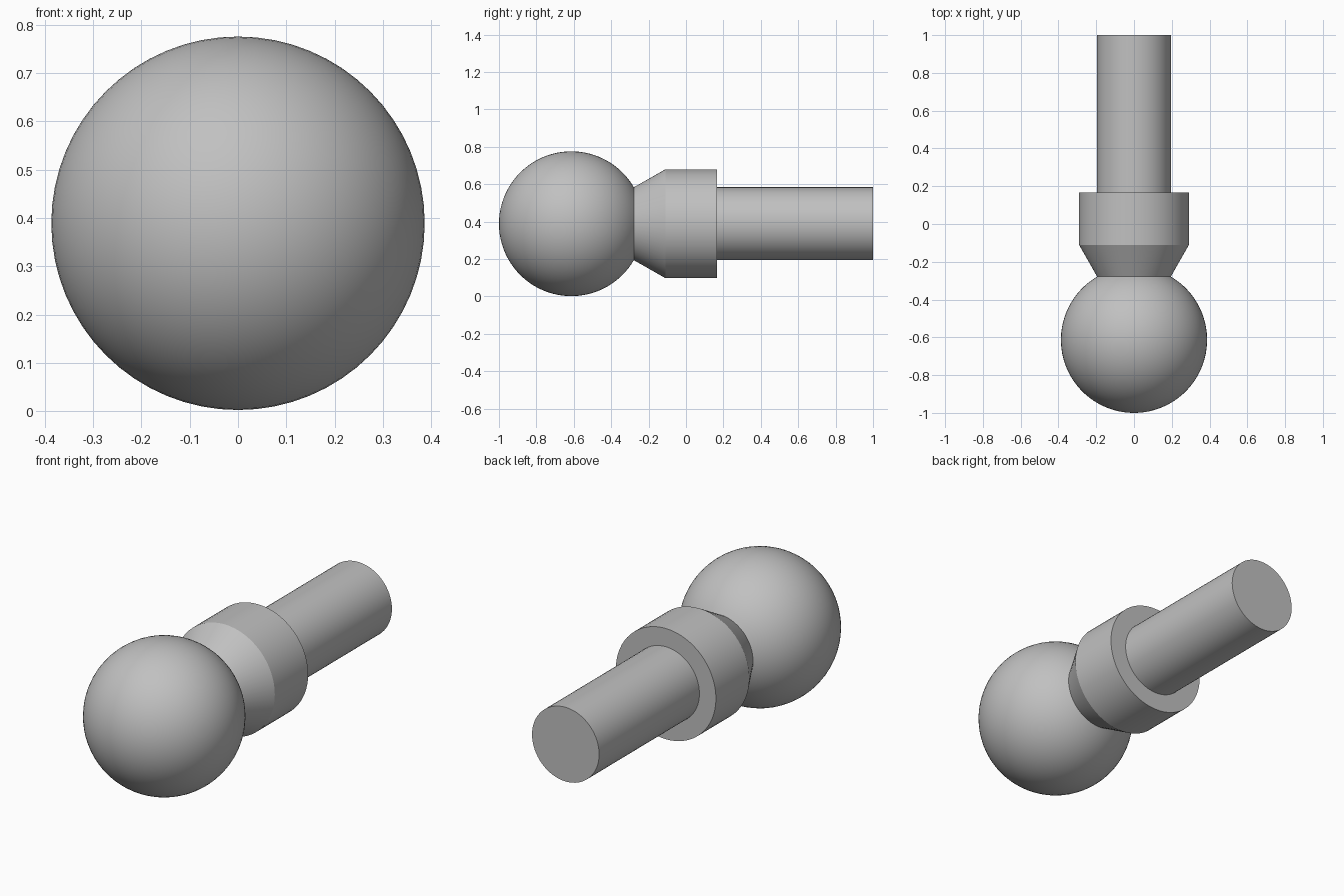
import bpy
import bmesh
from math import sin, cos, pi, asin, radians
from mathutils import Matrix, Vector

cube = bpy.data.objects.get("Cube")
if cube:
    bpy.data.objects.remove(cube, do_unlink=True)

AXIS_Z = 0.389
BALL_R, BALL_Y = 0.387, -0.613
NECK_R, COLLAR_R = 0.195, 0.291
SHOULDER_Y, COLLAR_END_Y = -0.11, 0.167

grey = bpy.data.materials.new("plain grey")
grey.use_nodes = True
colour = (0.53, 0.53, 0.53, 1)
grey.diffuse_color = colour
grey.node_tree.nodes["Principled BSDF"].inputs["Base Color"].default_value = colour


def lathe(name, profile, segments=64):
    """Revolve (radius, y) points about the long axis."""
    bm = bmesh.new()
    verts = [bm.verts.new((r, y, 0)) for r, y in profile]
    edges = [bm.edges.new(pair) for pair in zip(verts, verts[1:])]
    bmesh.ops.spin(bm, geom=verts + edges, cent=(0, 0, 0), axis=(0, 1, 0),
                   angle=2 * pi, steps=segments, use_duplicate=False)
    bmesh.ops.remove_doubles(bm, verts=bm.verts, dist=0.0001)
    bmesh.ops.dissolve_degenerate(bm, edges=bm.edges, dist=0.0001)
    bmesh.ops.recalc_face_normals(bm, faces=bm.faces)
    # Open surfaces must still face away from the axis
    side = max(bm.faces, key=lambda f: Vector((f.normal.x, f.normal.z)).length)
    centre = side.calc_center_median()
    if side.normal.x * centre.x + side.normal.z * centre.z < 0:
        bmesh.ops.reverse_faces(bm, faces=bm.faces)
    bm.transform(Matrix.Translation((0, 0, AXIS_Z)))
    mesh = bpy.data.meshes.new(name)
    bm.to_mesh(mesh)
    bm.free()
    mesh.materials.append(grey)
    obj = bpy.data.objects.new(name, mesh)
    bpy.context.collection.objects.link(obj)
    bpy.ops.object.select_all(action='DESELECT')
    obj.select_set(True)
    bpy.context.view_layer.objects.active = obj
    bpy.ops.object.shade_smooth_by_angle(angle=radians(20))
    return obj


# Ball, cut off where it meets the neck
sweep = pi - asin(NECK_R / BALL_R)
rings = 36
lathe("ball", [(BALL_R * sin(sweep * i / rings), BALL_Y - BALL_R * cos(sweep * i / rings))
               for i in range(rings + 1)])
neck_y = BALL_Y - BALL_R * cos(sweep)

# Collar: tapered neck, straight band and flat back ring
lathe("collar", [(NECK_R, neck_y), (COLLAR_R, SHOULDER_Y),
                 (COLLAR_R, COLLAR_END_Y), (NECK_R, COLLAR_END_Y)])

# Shaft with a flat end cap
lathe("shaft", [(NECK_R, COLLAR_END_Y), (NECK_R, 1), (0, 1)])
